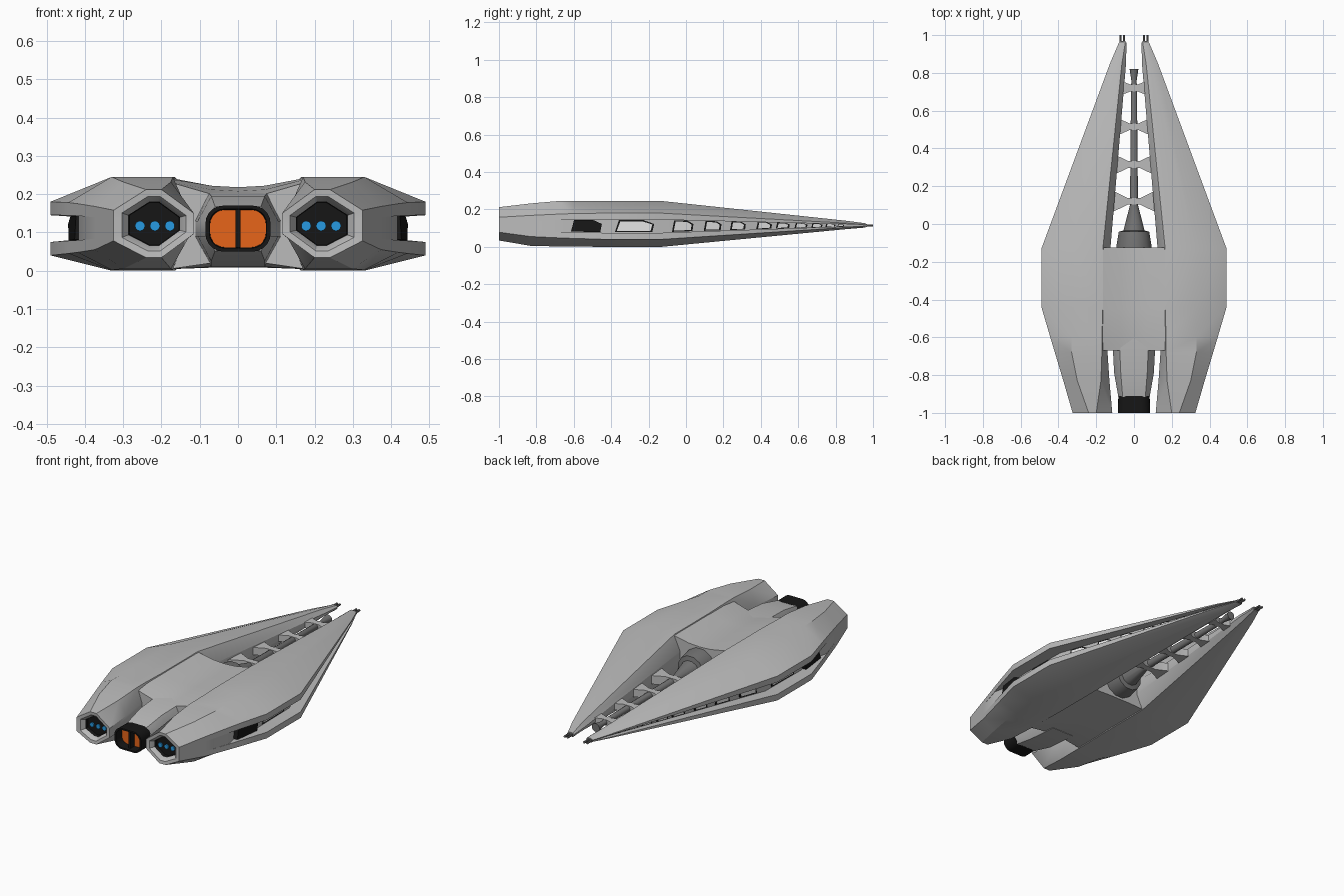
import bpy, bmesh, math

if "Cube" in bpy.data.objects:
    bpy.data.objects.remove(bpy.data.objects["Cube"])

def mat(name, r, g, b):
    m = bpy.data.materials.new(name)
    m.diffuse_color = (r, g, b, 1)
    m.use_nodes = True
    m.node_tree.nodes["Principled BSDF"].inputs["Base Color"].default_value = m.diffuse_color
    return m

GREY = mat("hull_grey", .5, .5, .5)
DARK = mat("gun_grey", .17, .17, .17)
BLACK = mat("black", .008, .008, .008)
ORANGE = mat("engine_orange", .8, .13, .01)
BLUE = mat("light_blue", .02, .32, .75)
WHITE = mat("window_white", .9, .9, .9)

def finish(name, bm, mats, mirror=False, angle=30):
    bmesh.ops.remove_doubles(bm, verts=bm.verts, dist=1e-5)
    bmesh.ops.recalc_face_normals(bm, faces=bm.faces)
    me = bpy.data.meshes.new(name)
    bm.to_mesh(me)
    bm.free()
    ob = bpy.data.objects.new(name, me)
    bpy.context.collection.objects.link(ob)
    for m in mats:
        me.materials.append(m)
    bpy.ops.object.select_all(action='DESELECT')
    ob.select_set(True)
    bpy.context.view_layer.objects.active = ob
    bpy.ops.object.shade_smooth_by_angle(angle=math.radians(angle))
    if mirror:
        mod = ob.modifiers.new("Mirror", 'MIRROR')
        mod.use_mirror_merge = False
        # keep mirroring ahead of any smoothing modifier
        ob.modifiers.move(len(ob.modifiers) - 1, 0)
    return ob

def loft(name, rings, mats, start_mat=0, mirror=False, dark_spans=0, angle=30):
    """Skin closed rings of points; cap both ends. First spans may use material 1."""
    bm = bmesh.new()
    vs = [[bm.verts.new(p) for p in r] for r in rings]
    n = len(vs[0])
    for k in range(len(vs) - 1):
        for i in range(n):
            j = (i + 1) % n
            f = bm.faces.new((vs[k][i], vs[k][j], vs[k + 1][j], vs[k + 1][i]))
            f.material_index = 1 if k < dark_spans else 0
    bm.faces.new(vs[0]).material_index = start_mat
    bm.faces.new(vs[-1])
    return finish(name, bm, mats, mirror, angle)

def lathe(name, prof, cx, cz, m, n=12, mirror=False):
    rings = [[(cx + r * math.cos(2 * math.pi * (i + .5) / n), y,
               cz + r * math.sin(2 * math.pi * (i + .5) / n)) for i in range(n)] for y, r in prof]
    return loft(name, rings, [m], mirror=mirror)

# Hull stations: y, inner x, top inner x, ridge x, outer x, top, bottom, lip top, lip bottom, recess depth
ST = [
    (-1.0, .115, .20, .24, .325, .212, .034, .158, .078, 0),
    (-.83, .13, .175, .30, .374, .232, .005, .168, .055, 0),
    (-.68, .14, .17, .33, .419, .245, .002, .175, .048, .002),
    (-.60, .14, .17, .33, .443, .245, .001, .178, .045, .045),
    (-.44, .14, .165, .33, .49, .245, 0, .18, .04, .07),
    (-.13, .125, .165, .33, .49, .245, 0, .18, .04, .075),
    (.85, .042, .064, .088, .127, .14, .094, .127, .103, .022),
    (.96, .040, .046, .066, .080, .126, .103, .119, .109, .006),
]

def section(s):
    y, mi, ti, tr, ox, zt, zb, zu, zl, d = s
    lip = .25 * (zu - zl)
    h = zt - zb
    pts = [(ti, zt), (tr, zt), (ox, zu), (ox, zu - lip), (ox - d, zu - lip),
           (ox - d, zl + lip), (ox, zl + lip), (ox, zl), (tr, zb), (ti, zb),
           (mi, zb + .35 * h), (mi, zb + .65 * h)]
    return [(x, y, z) for x, z in pts]

def station(y):
    for a, b in zip(ST, ST[1:]):
        if a[0] <= y <= b[0]:
            t = (y - a[0]) / (b[0] - a[0])
            return [p + (q - p) * t for p, q in zip(a, b)]

def shrunk(ring, s, y):
    return [(.217 + (x - .217) * s, y, .122 + (z - .122) * s) for x, _, z in ring]

# Side hulls with a sunken nozzle at the front end
nose = section(ST[0])
rings = [shrunk(nose, .62, -.955), shrunk(nose, .64, -.975), shrunk(nose, .8, -.998)]
rings += [section(s) for s in ST]
loft("side_hull", rings, [GREY, BLACK], start_mat=1, mirror=True, dark_spans=1)

# Blue nozzle lights
for i, x in enumerate((.178, .217, .256)):
    lathe(f"nozzle_light_{i + 1}", [(-.962, .013), (-.95, .013)], x, .117, BLUE, 16, True)

# Central deck between the hulls
def deck(y, zc, zb, ze):
    half = [(0, zc), (.07, zc + .004), (.18, ze), (.18, .004), (.07, zb)]
    pts = half + [(0, zb)] + [(-x, z) for x, z in reversed(half[1:])]
    return [(x, y, z) for x, z in pts]
loft("central_deck", [deck(-.67, .196, .02, .232), deck(-.58, .208, .01, .24),
                      deck(-.45, .218, .008, .243), deck(-.125, .218, .008, .243)], [GREY])

# Engine neck, tapering forward out of the deck
def neck(y, top, wide, low, zt, zm, zb):
    half = [(top, zt), (wide, zm + .02), (wide, zm - .02), (low, zb)]
    return [(x, y, z) for x, z in half + [(-x, z) for x, z in reversed(half)]]
loft("engine_neck", [neck(-.915, .06, .083, .06, .168, .11, .052),
                     neck(-.79, .07, .105, .07, .195, .11, .025),
                     neck(-.60, .078, .115, .07, .205, .11, .01)], [GREY])

# Main engine: black rounded tube with an orange glow inside
def rounded(y, hw, hz, r):
    pts = []
    for q, (sx, sz) in enumerate(((1, 1), (-1, 1), (-1, -1), (1, -1))):
        for k in range(6):
            a = math.pi / 2 * (q + k / 5)
            pts.append((sx * (hw - r) + r * math.cos(a), y, .11 + sz * (hz - r) + r * math.sin(a)))
    return pts
loft("main_engine", [rounded(-.95, .073, .049, .038), rounded(-1, .075, .051, .039),
                     rounded(-1, .085, .06, .046), rounded(-.91, .083, .06, .046)],
     [BLACK, BLACK, ORANGE], start_mat=2)

def box(name, x0, x1, y0, y1, z0, z1, m, mirror=False):
    rings = [[(x0, y, z0), (x1, y, z0), (x1, y, z1), (x0, y, z1)] for y in (y0, y1)]
    return loft(name, rings, [m], mirror=mirror)
box("engine_divider", -.006, .006, -.985, -.945, .06, .16, BLACK)

# Windows along the side recess: black frame with a white pane
def pane(name, y0, y1, k, off, m, base=-.004):
    def pt(y, v, o):
        s = station(y)
        mid, half = (s[7] + s[8]) / 2, (s[7] - s[8]) / 4
        return (s[4] - s[9] + o, y, mid + v * half * k)
    w = y1 - y0
    shape = [(y0, -.9), (y0 + .1 * w, .95), (y0 + .72 * w, .95), (y1, .35), (y1 - .05 * w, -.9)]
    loft(name, [[pt(y, v, o) for y, v in shape] for o in (base, off)], [m], mirror=True)

pane("side_intake", -.615, -.45, 1, .025, BLACK, -.02)
spans = [(-.38, -.17), (-.075, .04), (.095, .19), (.235, .32), (.375, .46),
         (.48, .555), (.58, .65), (.67, .73), (.745, .80), (.81, .845)]
for i, (a, b) in enumerate(spans):
    pane(f"window_frame_{i + 1}", a, b, 1, .002, BLACK)
    e = min(.01, .13 * (b - a))
    pane(f"window_pane_{i + 1}", a + e, b - e, .78, .004, WHITE)

# Central cannon in the rear slot
lathe("central_cannon", [(-.2, .097), (-.12, .097), (-.04, .083), (-.035, .058), (.1, .022),
                         (.74, .016), (.75, .013), (.82, .024)], 0, .115, DARK)

# Waisted struts joining the wings across the slot
for i, y in enumerate((.12, .315, .515, .72)):
    s = station(y)
    x, e, t = s[1] + .012, .062 - .035 * y, .026 - .014 * y
    plan = [(-x, -e), (-.3 * x, -.018), (.3 * x, -.018), (x, -e),
            (x, e), (.3 * x, .018), (-.3 * x, .018), (-x, e)]
    loft(f"cross_strut_{i + 1}", [[(px, y + py, z) for px, py in plan]
                                  for z in (.115 - t, .115 + t)], [GREY])

# Twin barrels at each wing tip
box("tip_gun_mount", .046, .078, .94, .968, .107, .121, DARK, True)
for i, x in enumerate((.053, .071)):
    lathe(f"tip_barrel_{i + 1}", [(.94, .0065), (1, .0065)], x, .114, DARK, 8, True)
